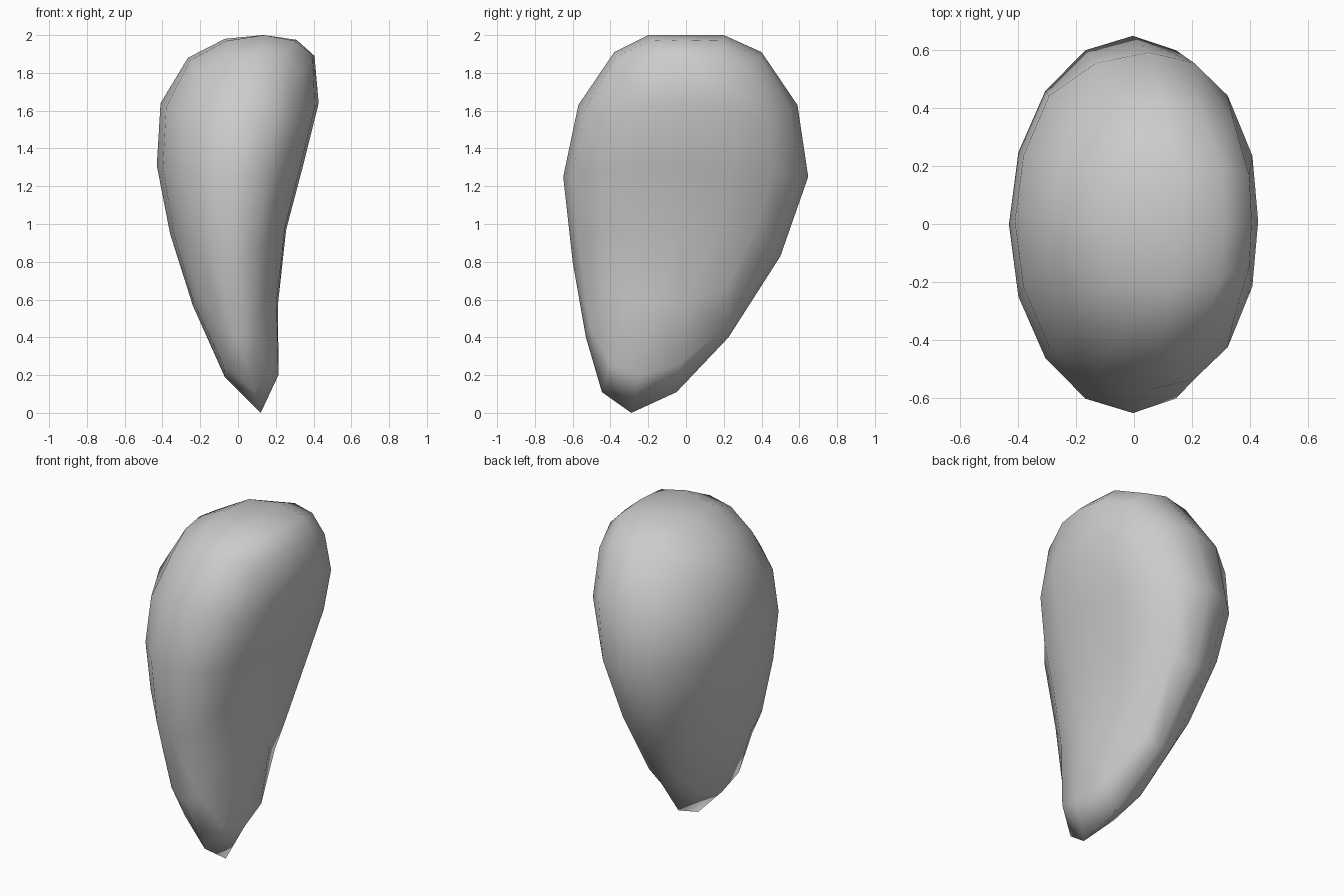
import bpy, bmesh, math

if "Cube" in bpy.data.objects:
    bpy.data.objects.remove(bpy.data.objects["Cube"])

# Closed outlines, 16 points each: bottom tip, up the negative side, top, down the positive side
FRONT = [(.12, 0), (-.07, .19), (-.24, .57), (-.36, .95), (-.43, 1.31), (-.41, 1.64),
         (-.265, 1.88), (-.07, 1.98), (.13, 2), (.31, 1.975), (.405, 1.89), (.427, 1.64),
         (.345, 1.31), (.255, .97), (.212, .58), (.214, .2)]
SIDE = [(-.29, 0), (-.445, .11), (-.53, .4), (-.6, .8), (-.65, 1.25), (-.57, 1.63),
        (-.38, 1.91), (-.2, 2), (0, 2), (.2, 2), (.4, 1.91), (.59, 1.63),
        (.647, 1.25), (.5, .83), (.225, .4), (-.05, .11)]


def sample(loop, k):
    """Smooth point on a closed outline at fractional index k."""
    i = math.floor(k + 1e-5)
    f = max(0.0, k - i)
    p = [loop[(i + j) % 16] for j in (-1, 0, 1, 2)]
    return [b + .5 * f * (c - a + f * (2 * a - 5 * b + 4 * c - d + f * (3 * (b - c) + d - a)))
            for a, b, c, d in zip(*p)]


def warp(co):
    """Move a point of the unit sphere onto the body."""
    u, v, w = co
    r = math.hypot(u, v)
    s, t = (u / r, v / r) if r > 1e-5 else (0, 0)
    k = (math.degrees(math.asin(max(-1, min(1, w)))) + 90) / 22.5
    left, right = sample(FRONT, k), sample(FRONT, 16 - k)
    front, back = sample(SIDE, k), sample(SIDE, 16 - k)
    cx = left[0] + .55 * (right[0] - left[0])
    cy = (front[0] + back[0]) / 2
    ex, ey = (right if s > 0 else left), (back if t > 0 else front)
    # the right face is a little flatter than the rounded left one
    sx = math.sqrt(max(0, 1 - abs(t) ** 2.5)) if s > 0 else abs(s)
    z = s * s * ex[1] + t * t * ey[1] if r > 1e-5 else ex[1]
    return cx + sx * (ex[0] - cx), cy + abs(t) * (ey[0] - cy), z


# Body: a cube divided 4 x 4 per side, rounded to a sphere and warped
bm = bmesh.new()
bmesh.ops.create_cube(bm, size=2)
bmesh.ops.subdivide_edges(bm, edges=bm.edges[:], cuts=3, use_grid_fill=True)
for vert in bm.verts:
    for a in range(3):
        vert.co[a] = math.tan(vert.co[a] * math.pi / 4)
    vert.co = warp(vert.co.normalized())
bmesh.ops.recalc_face_normals(bm, faces=bm.faces[:])
for face in bm.faces:
    face.smooth = True
mesh = bpy.data.meshes.new("tapered_body")
bm.to_mesh(mesh)
bm.free()
bpy.context.collection.objects.link(bpy.data.objects.new("tapered_body", mesh))
